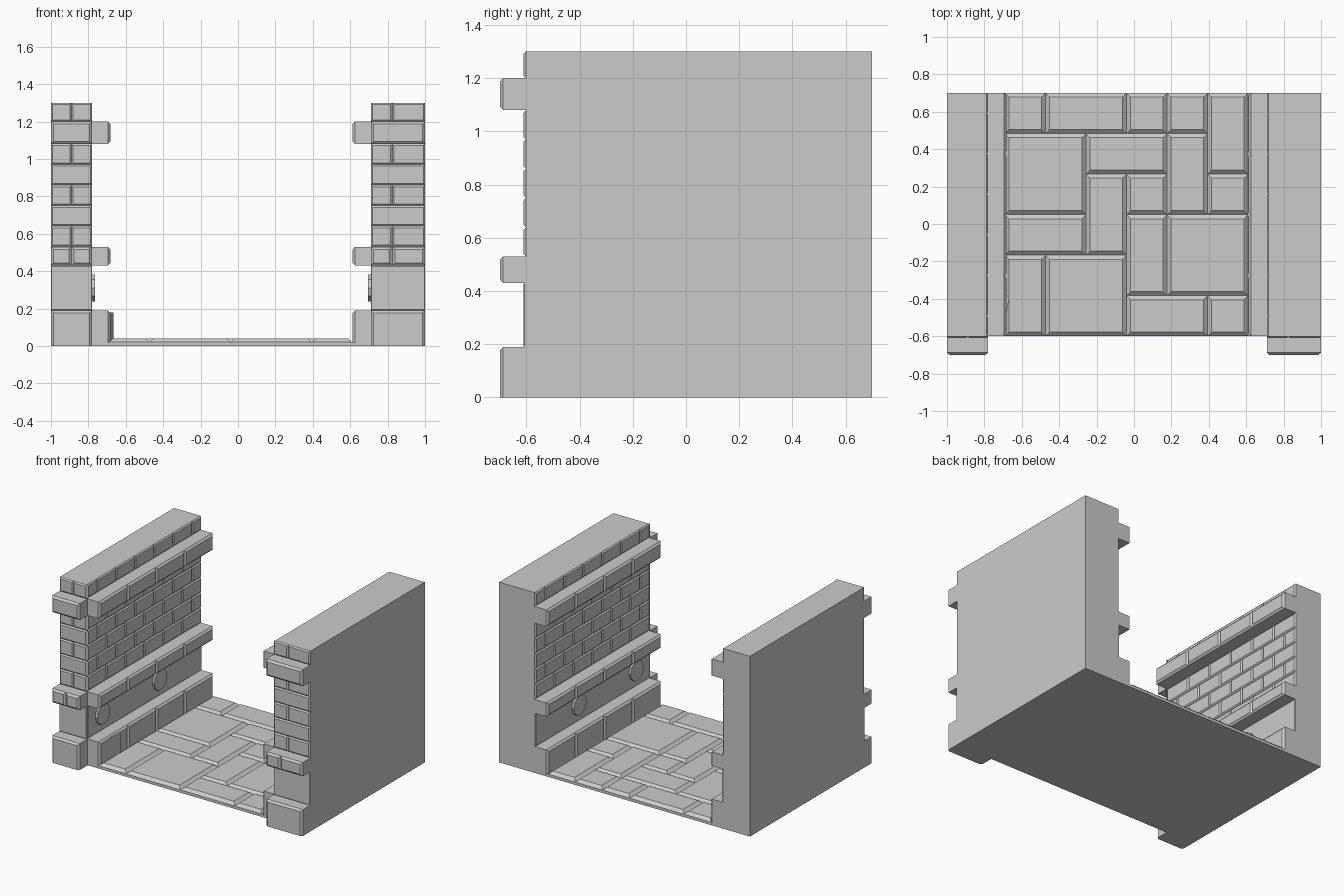
import bpy, bmesh, math
from mathutils import Vector, Matrix

if "Cube" in bpy.data.objects:
    bpy.data.objects.remove(bpy.data.objects["Cube"])

Y0, Y1, H = -0.6, 0.7, 1.3
X, Y, Z = Vector((1, 0, 0)), Vector((0, 1, 0)), Vector((0, 0, 1))


def finish(bm, name):
    bmesh.ops.recalc_face_normals(bm, faces=bm.faces)
    me = bpy.data.meshes.new(name)
    bm.to_mesh(me)
    bm.free()
    ob = bpy.data.objects.new(name, me)
    bpy.context.collection.objects.link(ob)
    return ob


def box(name, lo, hi):
    bm = bmesh.new()
    lo, hi = Vector(lo), Vector(hi)
    bmesh.ops.create_cube(bm, size=1, matrix=Matrix.Translation((lo + hi) / 2)
                          @ Matrix.Diagonal((*(hi - lo), 1)))
    return finish(bm, name)


def stone(bm, frame, u0, u1, v0, v1, h, c, square_foot=False):
    """Block rising h along the frame normal, outer edges chamfered by c."""
    o, u, v, n = frame
    f = 0 if square_foot else c
    rings = []
    for d, i, j in ((0, 0, 0), (h - c * 0.9, 0, 0), (h, c, f)):
        pts = ((u0 + i, v0 + j), (u1 - i, v0 + j), (u1 - i, v1 - c * (i > 0)), (u0 + i, v1 - c * (i > 0)))
        rings.append([bm.verts.new(o + u * a + v * b + n * d) for a, b in pts])
    bm.faces.new(rings[0])
    bm.faces.new(rings[2])
    for a, b in zip(rings, rings[1:]):
        for k in range(4):
            bm.faces.new((a[k], a[k - 1], b[k - 1], b[k]))


# Course heights shared by the inner faces and the front piers
COURSES = [(0.53 + 0.11 * i, 0.64 + 0.11 * i) for i in range(5)] + [(1.2, 1.3)]
LEDGES = [(0.43, 0.53), (1.08, 1.2)]


def wall(side, s, inner, joint):
    # Solid core
    box(side + "_wall_core", (min(s, inner + s * 0.01), Y0, 0), (max(s, inner + s * 0.01), Y1, H))
    face = (X * (inner + s * 0.01), Y, Z, X * -s)
    front = (Y * Y0, X, Z, -Y)
    a, b = sorted((s, inner))

    # Inner brickwork and plain lower panel
    bm = bmesh.new()
    w = (Y1 - Y0) / 6
    for r, (z0, z1) in enumerate(COURSES):
        cuts = [Y0 + w * (i + 0.5 * (r % 2)) for i in range(7)]
        cuts = sorted({Y0, Y1, *[y for y in cuts if Y0 + 0.01 < y < Y1 - 0.01]})
        for p, q in zip(cuts, cuts[1:]):
            stone(bm, face, p, q, z0, z1, 0.01, 0.009)
    stone(bm, face, Y0, Y1, 0.19, 0.43, 0.01, 0.004)
    finish(bm, side + "_wall_bricks")

    # Inner plinth and projecting ledges
    bm = bmesh.new()
    w = (Y1 - Y0) / 4
    for z0, z1 in [(0, 0.19)] + LEDGES:
        for i in range(4):
            stone(bm, face, Y0 + w * i, Y0 + w * (i + 1), z0, z1, 0.107, 0.014, z0 == 0)
    finish(bm, side + "_wall_ledges")

    # Bricks on the front pier
    bm = bmesh.new()
    for r, (z0, z1) in enumerate(COURSES):
        cuts = (a, joint, b) if r % 2 == 0 or z0 > 1.1 else (a, b)
        for p, q in zip(cuts, cuts[1:]):
            stone(bm, front, p, q, z0, z1, 0.01, 0.009)
    stone(bm, front, a, b, 0.19, 0.43, 0.01, 0.004)
    finish(bm, side + "_pier_bricks")

    # Plinth and ledges on the front pier
    bm = bmesh.new()
    stone(bm, front, a, b, 0, 0.19, 0.1, 0.014, True)
    stone(bm, front, a, joint, *LEDGES[0], 0.1, 0.014)
    stone(bm, front, joint, b, *LEDGES[0], 0.1, 0.014)
    stone(bm, front, a, b, *LEDGES[1], 0.1, 0.014)
    finish(bm, side + "_pier_ledges")

    # Round bosses on the lower panel
    for i, y in enumerate((-0.4375, 0.2125)):
        bm = bmesh.new()
        bmesh.ops.create_cone(bm, cap_ends=True, segments=10, radius1=0.075, radius2=0.075, depth=0.03,
                              matrix=Matrix.Translation((inner, y, 0.31))
                              @ Matrix.Rotation(math.pi / 2, 4, 'Y'))
        finish(bm, f"{side}_boss_{i + 1}")


wall("left", -1, -0.78, -0.89)
wall("right", 1, 0.71, 0.825)

# Floor slab and chamfered paving, laid out on a 6 x 6 grid
box("floor_slab", (-0.79, Y0, 0), (0.72, Y1, 0.018))
TILES = [(0, 1, 5, 6), (1, 3, 5, 6), (3, 4, 5, 6), (4, 5, 5, 6), (5, 6, 4, 6),
         (0, 2, 3, 5), (2, 4, 4, 5), (4, 5, 3, 5), (5, 6, 3, 4),
         (2, 3, 2, 4), (3, 4, 3, 4), (0, 2, 2, 3), (3, 4, 1, 3), (4, 6, 1, 3),
         (0, 1, 0, 2), (1, 3, 0, 2), (3, 5, 0, 1), (5, 6, 0, 1)]
g = 1.3 / 6
bm = bmesh.new()
for u0, u1, v0, v1 in TILES:
    stone(bm, (Vector((-0.69, Y0, 0.015)), X, Y, Z), u0 * g, u1 * g, v0 * g, v1 * g, 0.025, 0.022)
finish(bm, "floor_tiles")

# Slanted raised chip on the left plinth
bm = bmesh.new()
base = bm.faces.new([bm.verts.new(p) for p in
                     ((-0.685, -0.38, 0.02), (-0.666, -0.39, 0.02), (-0.685, -0.49, 0.02))])
ext = bmesh.ops.extrude_face_region(bm, geom=[base], use_keep_orig=True)
bmesh.ops.translate(bm, vec=(0, 0, 0.16), verts=[e for e in ext["geom"] if isinstance(e, bmesh.types.BMVert)])
finish(bm, "left_plinth_chip")
